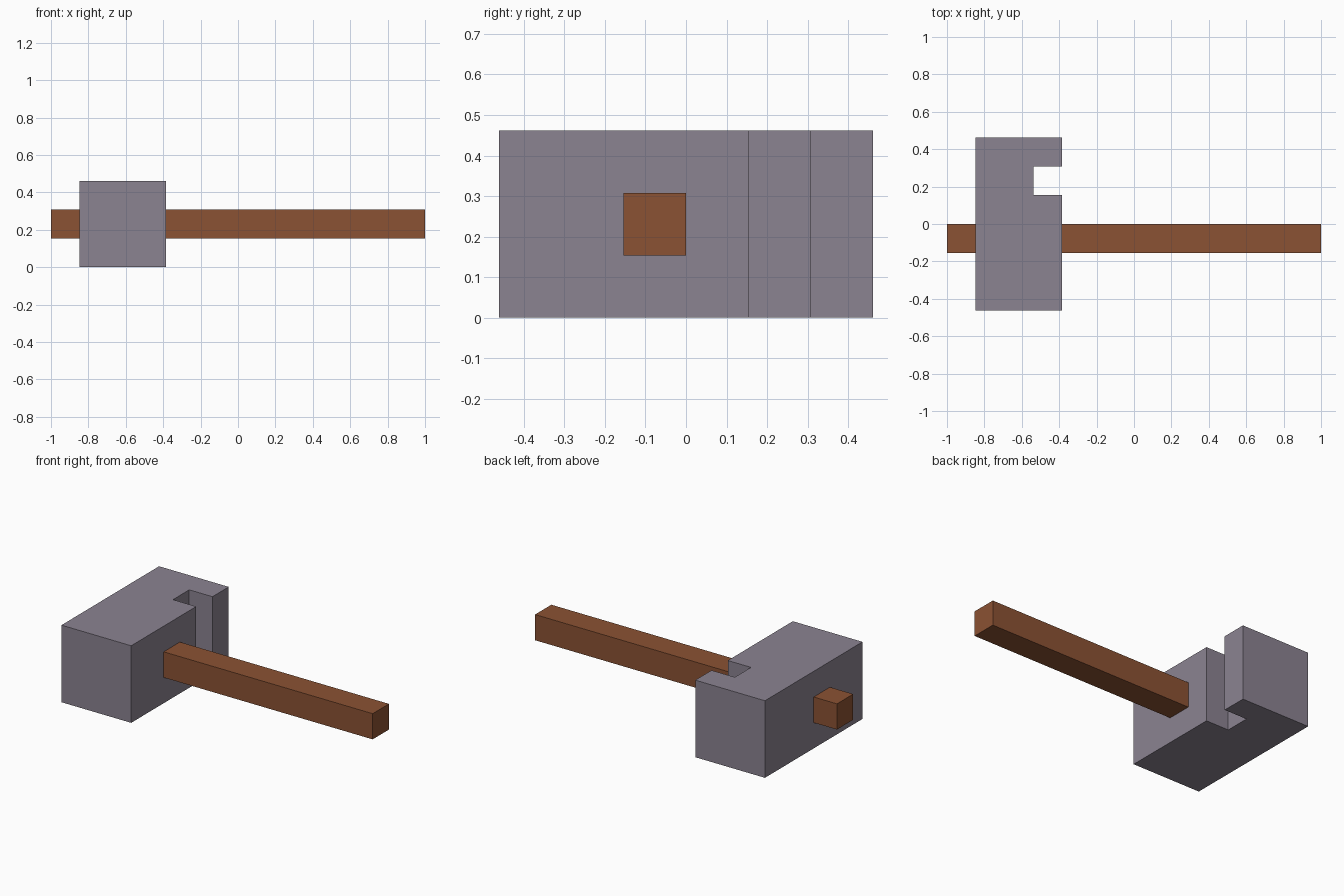
import bpy, bmesh

if "Cube" in bpy.data.objects:
    bpy.data.objects.remove(bpy.data.objects["Cube"])

U = 2 / 13  # the model sits on a grid of 13 units along its length


def material(name, rgb):
    m = bpy.data.materials.new(name)
    m.diffuse_color = (*rgb, 1)
    m.use_nodes = True
    m.node_tree.nodes["Principled BSDF"].inputs["Base Color"].default_value = m.diffuse_color
    return m


def prism(name, profile, z0, z1, mat):
    """Extrude an xy outline (in grid units) from z0 to z1."""
    bm = bmesh.new()
    face = bm.faces.new([bm.verts.new((x * U, y * U, z0 * U)) for x, y in profile])
    top = bmesh.ops.extrude_face_region(bm, geom=[face])["geom"]
    verts = [g for g in top if isinstance(g, bmesh.types.BMVert)]
    bmesh.ops.translate(bm, verts=verts, vec=(0, 0, (z1 - z0) * U))
    bmesh.ops.recalc_face_normals(bm, faces=bm.faces)
    mesh = bpy.data.meshes.new(name)
    bm.to_mesh(mesh)
    bm.free()
    mesh.materials.append(mat)
    ob = bpy.data.objects.new(name, mesh)
    bpy.context.collection.objects.link(ob)
    return ob


stone = material("grey stone", (0.258, 0.227, 0.283))
wood = material("brown wood", (0.258, 0.084, 0.033))

# Hammer head with a full-height notch on the handle side
prism("hammer_head", [(-5.5, -3), (-2.5, -3), (-2.5, 1), (-3.5, 1), (-3.5, 2),
                      (-2.5, 2), (-2.5, 3), (-5.5, 3)], 0, 3, stone)

# Square handle passing through the head
prism("handle", [(-6.5, -1), (6.5, -1), (6.5, 0), (-6.5, 0)], 1, 2, wood)
